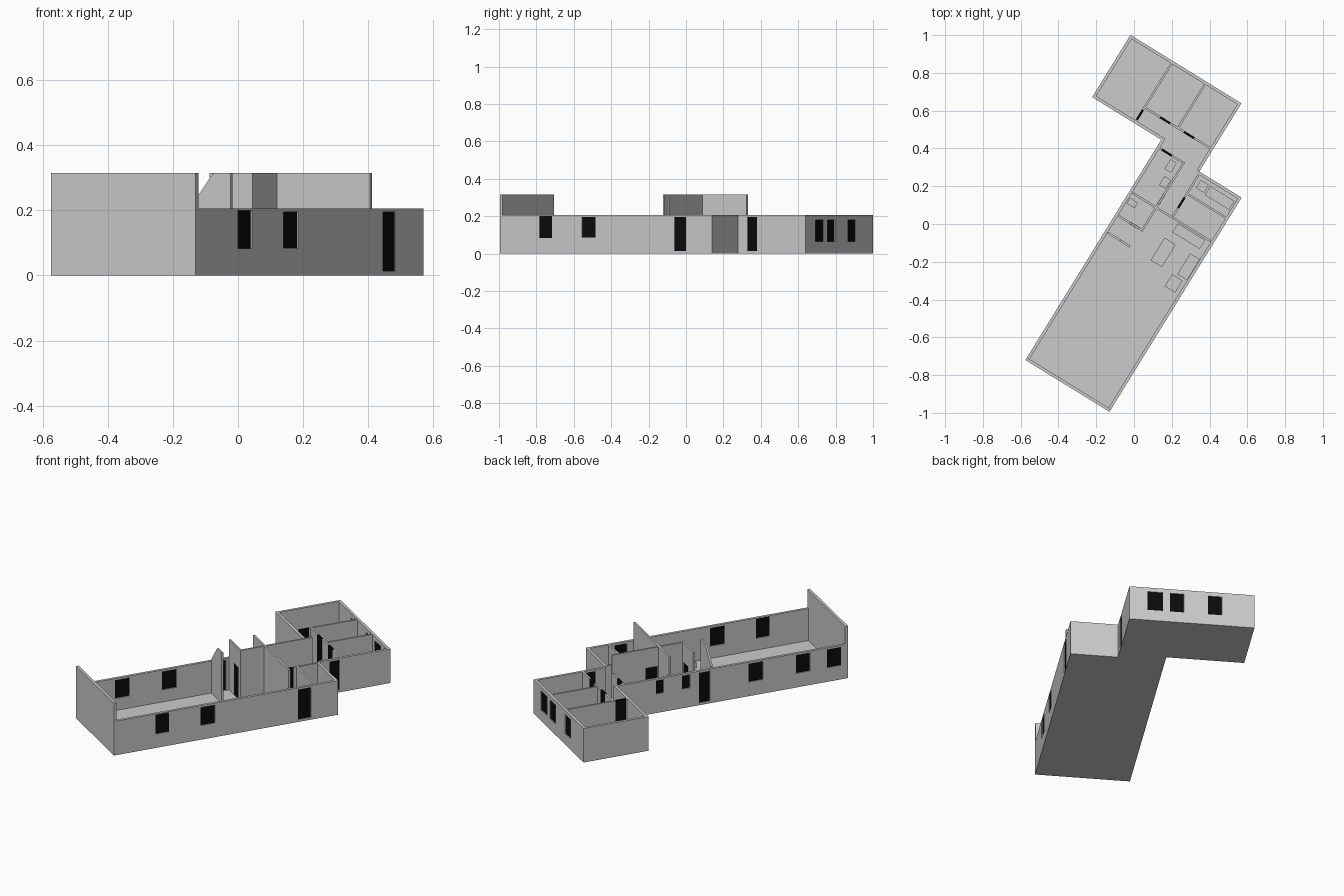
import bpy, bmesh, math
from mathutils import Matrix, Vector

if "Cube" in bpy.data.objects:
    bpy.data.objects.remove(bpy.data.objects["Cube"])

# Plan frame: local x runs across the hall, local y along it
PLAN = Matrix.Translation((-0.575, -0.72, 0)) @ Matrix.Rotation(math.radians(-31.67), 4, 'Z')
LOW, TALL, FLOOR = 0.205, 0.315, 0.012
T, TI = 0.016, 0.011          # outer and inner wall thickness

black = bpy.data.materials.new("dark_pane")
black.diffuse_color = (0.003, 0.003, 0.003, 1)
black.use_nodes = True
black.node_tree.nodes["Principled BSDF"].inputs["Base Color"].default_value = black.diffuse_color


def finish(name, bm, mat=None):
    me = bpy.data.meshes.new(name)
    bm.to_mesh(me)
    bm.free()
    ob = bpy.data.objects.new(name, me)
    bpy.context.collection.objects.link(ob)
    ob.matrix_world = PLAN
    if mat:
        me.materials.append(mat)
    return ob


def boxes(name, items, mat=None):
    """One object out of boxes (x0, x1, y0, y1, z0, z1)."""
    bm = bmesh.new()
    for x0, x1, y0, y1, z0, z1 in items:
        m = Matrix.Translation(((x0 + x1) / 2, (y0 + y1) / 2, (z0 + z1) / 2))
        s = Matrix.Diagonal((x1 - x0, y1 - y0, z1 - z0, 1))
        bmesh.ops.create_cube(bm, size=1, matrix=m @ s)
    return finish(name, bm, mat)


def prism(name, pts, extrude):
    bm = bmesh.new()
    f = bm.faces.new([bm.verts.new(p) for p in pts])
    r = bmesh.ops.extrude_face_region(bm, geom=[f])
    bmesh.ops.translate(bm, vec=Vector(extrude),
                        verts=[v for v in r['geom'] if isinstance(v, bmesh.types.BMVert)])
    bmesh.ops.recalc_face_normals(bm, faces=bm.faces)
    return finish(name, bm)


def wall(name, axis, at, a, b, h=LOW, t=T, holes=(), pane=0.006):
    """Wall along axis from a to b, starting at 'at'; holes are (start, end, z0, z1)."""
    def place(s, e, z0, z1, lo, hi):
        return (s, e, lo, hi, z0, z1) if axis == 'x' else (lo, hi, s, e, z0, z1)
    parts, panes, cur = [], [], a
    mid = at + t / 2
    for s, e, z0, z1 in sorted(holes):
        parts.append(place(cur, s, 0, h, at, at + t))
        parts.append(place(s, e, 0, z0, at, at + t))
        if z1 < h:
            parts.append(place(s, e, z1, h, at, at + t))
        panes.append(place(s, e, z0, z1, mid - pane / 2, mid + pane / 2))
        cur = e
    parts.append(place(cur, b, 0, h, at, at + t))
    boxes(name, parts)
    if panes:
        boxes(name + "_panes", panes, black)


def window(s, e, z0=0.085, z1=0.195):
    return (s, e, z0, z1)


def door(s, e, z1=0.195):
    return (s, e, 0.014, z1)


W, L = 0.523, 1.333           # hall width and length
NX0, NX1, NY0, NY1 = -0.43, 0.26, 1.37, 1.757   # bedroom wing

# Floor slab following the outline
prism("floor_slab", [(x, y, 0) for x, y in [
    (0, 0), (W, 0), (W, L), (NX1, L), (NX1, NY1), (NX0, NY1), (NX0, NY0), (0, NY0)]],
    (0, 0, FLOOR))

# Outer walls of the hall
wall("hall_end_wall", 'x', 0, 0, W, TALL)
wall("hall_right_wall", 'y', W - T, T, L,
     holes=[window(.248, .328, .083, .2), window(.514, .6), door(1.095, 1.17)])
wall("hall_left_wall", 'y', 0, T, NY0 + T,
     holes=[window(.04, .125), window(.225, .31), window(.505, .59), door(.82, .885),
            window(.94, .985, .115), window(1.095, 1.14, .115)])
wall("bath_end_wall", 'x', L - T, NX1, W - T)

# Outer walls of the bedroom wing
wall("wing_front_wall", 'x', NY0, NX0, 0)
wall("wing_left_wall", 'y', NX0, NY0 + T, NY1 - T)
wall("wing_back_wall", 'x', NY1 - T, NX0, NX1,
     holes=[window(-.25, -.173, .065, .18), window(-.04, .035, .065, .18),
            window(.075, .16, .065, .18)])
wall("wing_right_wall", 'y', NX1 - T, L, NY1 - T, holes=[door(1.394, 1.453)])

# Inner walls of the bedroom wing
wall("wing_corridor_wall", 'x', 1.463, -.16, NX1 - T, t=TI, pane=0.012,
     holes=[door(-.068, -.005, LOW), door(.08, .145, LOW)])
wall("wing_partition_left", 'y', -.171, NY0 + T, NY1 - T, t=TI, pane=0.012,
     holes=[door(1.392, 1.455, LOW)])
wall("wing_partition_right", 'y', .037, 1.474, NY1 - T, t=TI)

# Inner walls of the hall, some rising to the ridge
wall("cross_wall", 'x', 1.045, T, W - T, TALL, t=TI)
wall("washroom_front_wall", 'x', .903, T, .171, TALL, t=TI, pane=0.013,
     holes=[door(.088, .146, .2)])
wall("washroom_side_wall", 'y', .16, .914, 1.045, TALL, t=TI)
wall("passage_left_wall", 'y', .16, 1.056, L, TALL, t=TI, pane=0.013,
     holes=[door(1.065, 1.135, .2)])
wall("passage_right_wall", 'y', .26, 1.056, L - T, t=TI, pane=0.012,
     holes=[door(1.11, 1.175, LOW)])
wall("bath_front_wall", 'x', 1.193, .271, W - T, t=TI)
wall("left_room_end_wall", 'x', L - TI, T, .16, t=TI, pane=0.012,
     holes=[door(.03, .092, LOW)])

# Screen wall with sloping top
prism("sloped_screen_wall", [(x, .797, z) for x, z in [
    (T, 0), (.157, 0), (.157, TALL), (.095, TALL), (T, .215)]], (0, TI, 0))

# Furniture: name, centre x, centre y, size x, size y, top height
for name, x, y, sx, sy, top in [
        ("kitchen_counter", .392, 1.012, .17, .055, .08),
        ("dining_table", .322, .868, .07, .14, .06),
        ("sofa", .476, .874, .06, .13, .05),
        ("armchair", .455, .757, .065, .075, .05),
        ("bathtub", .425, 1.27, .15, .055, .05),
        ("bath_sink", .315, 1.274, .05, .05, .06),
        ("left_cabinet", .115, 1.278, .04, .06, .05),
        ("left_seat", .136, 1.188, .04, .055, .04),
        ("washroom_sink", .045, 1.005, .05, .035, .06)]:
    boxes(name, [(x - sx / 2, x + sx / 2, y - sy / 2, y + sy / 2, FLOOR, top)])
